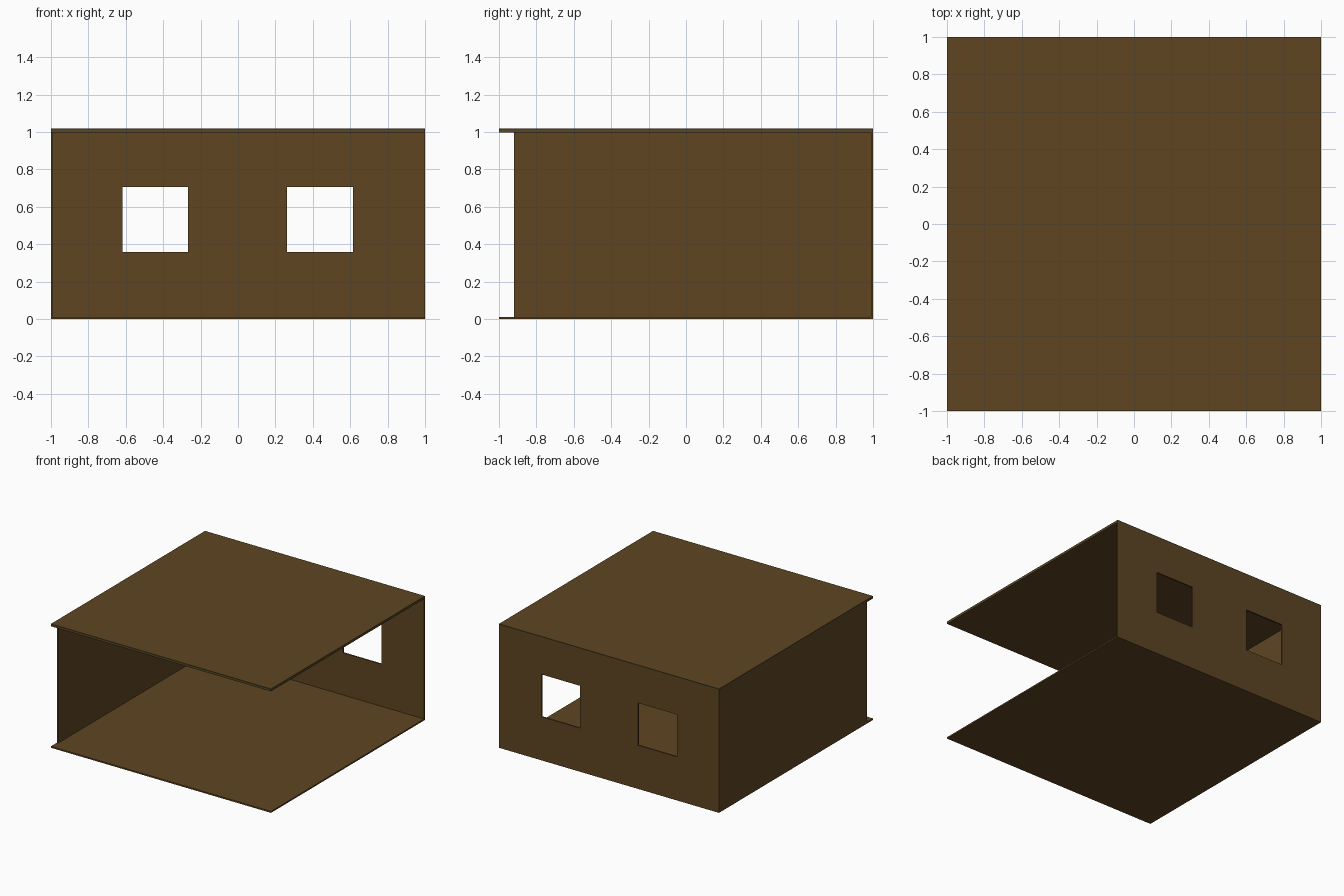
import bpy

if "Cube" in bpy.data.objects:
    bpy.data.objects.remove(bpy.data.objects["Cube"])


def material(name, rgb):
    m = bpy.data.materials.new(name)
    m.diffuse_color = (*rgb, 1)
    m.use_nodes = True
    m.node_tree.nodes["Principled BSDF"].inputs["Base Color"].default_value = m.diffuse_color
    return m


brown = material("wood brown", (0.112, 0.060, 0.0165))
green = material("dark green", (0.05, 0.06, 0.015))


def box(name, lo, hi, mat):
    """Box spanning two opposite corners."""
    bpy.ops.mesh.primitive_cube_add(size=1, location=[(a + b) / 2 for a, b in zip(lo, hi)])
    ob = bpy.context.object
    ob.name = name
    ob.scale = [b - a for a, b in zip(lo, hi)]
    bpy.ops.object.transform_apply(location=False, rotation=False, scale=True)
    ob.data.materials.append(mat)
    return ob


# Floor and roof slabs
box("floor", (-1, -1, 0), (1, 1, 0.012), brown)
box("roof", (-1, -1, 0.998), (1, 1, 1.01), brown)

# Thin roof covering: green rim, brown top
cover = box("roof_cover", (-1, -1, 1.01), (1, 1, 1.018), green)
cover.data.materials.append(brown)
for p in cover.data.polygons:
    p.material_index = 1 if abs(p.normal.z) > 0.5 else 0

# Left wall stops short of the front edge; front and right sides stay open
box("left_wall", (-1, -0.92, 0.012), (-0.988, 0.988, 0.998), brown)

# Back wall with two square window openings
back = box("back_wall", (-1, 0.988, 0.012), (1, 1, 0.998), brown)
for side, x in (("left", -0.442), ("right", 0.438)):
    cutter = box(side + "_window_cutter", (x - 0.176, 0.9, 0.358), (x + 0.176, 1.1, 0.706), brown)
    cutter.hide_render = True
    cutter.display_type = 'WIRE'
    mod = back.modifiers.new(side + "_window", 'BOOLEAN')
    mod.operation = 'DIFFERENCE'
    mod.solver = 'EXACT'
    mod.object = cutter
